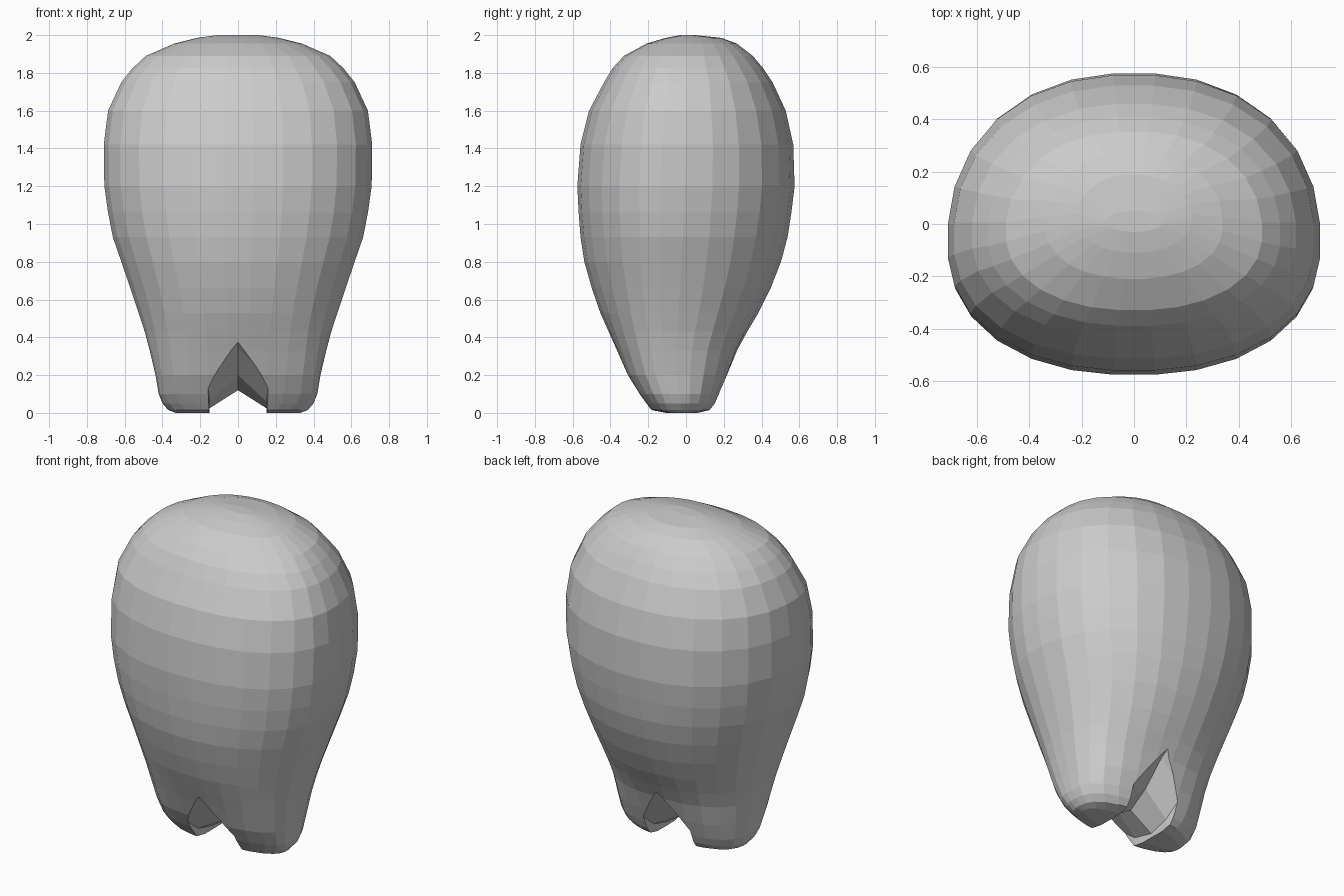
import bpy, bmesh, math

if "Cube" in bpy.data.objects:
    bpy.data.objects.remove(bpy.data.objects["Cube"])

enamel = bpy.data.materials.new("pale_grey")
enamel.diffuse_color = (0.6, 0.6, 0.6, 1)
enamel.use_nodes = True
enamel.node_tree.nodes["Principled BSDF"].inputs["Base Color"].default_value = enamel.diffuse_color


def loft(name, loops):
    """Skin a list of equal-length point loops and close both ends."""
    bm = bmesh.new()
    loops = [[bm.verts.new(p) for p in loop] for loop in loops]
    n = len(loops[0])
    for a, b in zip(loops, loops[1:]):
        for i in range(n):
            j = (i + 1) % n
            bm.faces.new((a[i], a[j], b[j], b[i]))
    bm.faces.new(loops[0])
    bm.faces.new(loops[-1])
    bmesh.ops.recalc_face_normals(bm, faces=bm.faces)
    me = bpy.data.meshes.new(name)
    bm.to_mesh(me)
    bm.free()
    me.materials.append(enamel)
    ob = bpy.data.objects.new(name, me)
    bpy.context.collection.objects.link(ob)
    return ob


def ring(z, rx, yf, yb, power, n=28):
    """Rounded cross-section, widest a little in front of its middle."""
    cy = yf + 0.43 * (yb - yf)
    pts = []
    for i in range(n):
        a = 2 * math.pi * (i + 0.5) / n
        c, s = math.cos(a), math.sin(a)
        r = (abs(c) ** power + abs(s) ** power) ** (-1 / power)
        pts.append((rx * r * c, cy + r * s * (yb - cy if s > 0 else cy - yf), z))
    return pts


# Tooth: bulbous crown tapering to a blunt boxy base
profile = [  # z, half width, front y, back y, squareness
    (2.0, 0.11, -0.03, 0.05, 2), (1.985, 0.22, -0.11, 0.19, 2.1),
    (1.955, 0.34, -0.21, 0.27, 2.2), (1.89, 0.49, -0.33, 0.355, 2.2),
    (1.825, 0.56, -0.39, 0.41, 2.2), (1.75, 0.62, -0.435, 0.46, 2.25),
    (1.6, 0.69, -0.515, 0.53, 2.25), (1.42, 0.713, -0.56, 0.57, 2.25),
    (1.2, 0.71, -0.577, 0.577, 2.25), (1.06, 0.69, -0.57, 0.56, 2.25),
    (0.93, 0.665, -0.56, 0.54, 2.2), (0.8, 0.62, -0.54, 0.505, 2.2),
    (0.66, 0.572, -0.50, 0.45, 2.2), (0.53, 0.528, -0.455, 0.385, 2.25),
    (0.43, 0.495, -0.41, 0.325, 2.4), (0.33, 0.468, -0.365, 0.27, 2.6),
    (0.2, 0.437, -0.31, 0.22, 2.9), (0.1, 0.42, -0.25, 0.18, 2.9),
    (0.05, 0.40, -0.215, 0.16, 2.7), (0.015, 0.37, -0.19, 0.135, 2.5),
    (0.0, 0.33, -0.11, 0.07, 2.3)]
tooth = loft("tooth", [ring(*p) for p in profile])

# Saddle-shaped gap between the two roots, rising towards front and back
gap_sections = [  # y, shoulder half width, shoulder z, apex z
    (-0.55, 0.19, 0.32, 0.48), (-0.33, 0.165, 0.18, 0.34), (-0.17, 0.15, 0.06, 0.20),
    (-0.03, 0.15, 0.025, 0.12), (0.10, 0.15, 0.06, 0.20), (0.24, 0.165, 0.18, 0.34),
    (0.46, 0.19, 0.32, 0.48)]
gap = loft("gap_cutter", [[(-w - 0.01, y, -0.1), (-w, y, s), (0, y, t),
                           (w, y, s), (w + 0.01, y, -0.1)]
                          for y, w, s, t in gap_sections])
gap.hide_render = True

# Cut the gap, then drop the cutter
m = tooth.modifiers.new("root_gap", 'BOOLEAN')
m.operation, m.object, m.solver = 'DIFFERENCE', gap, 'EXACT'
dg = bpy.context.evaluated_depsgraph_get()
tooth.data = bpy.data.meshes.new_from_object(tooth.evaluated_get(dg))
tooth.modifiers.clear()
bpy.data.objects.remove(gap)
